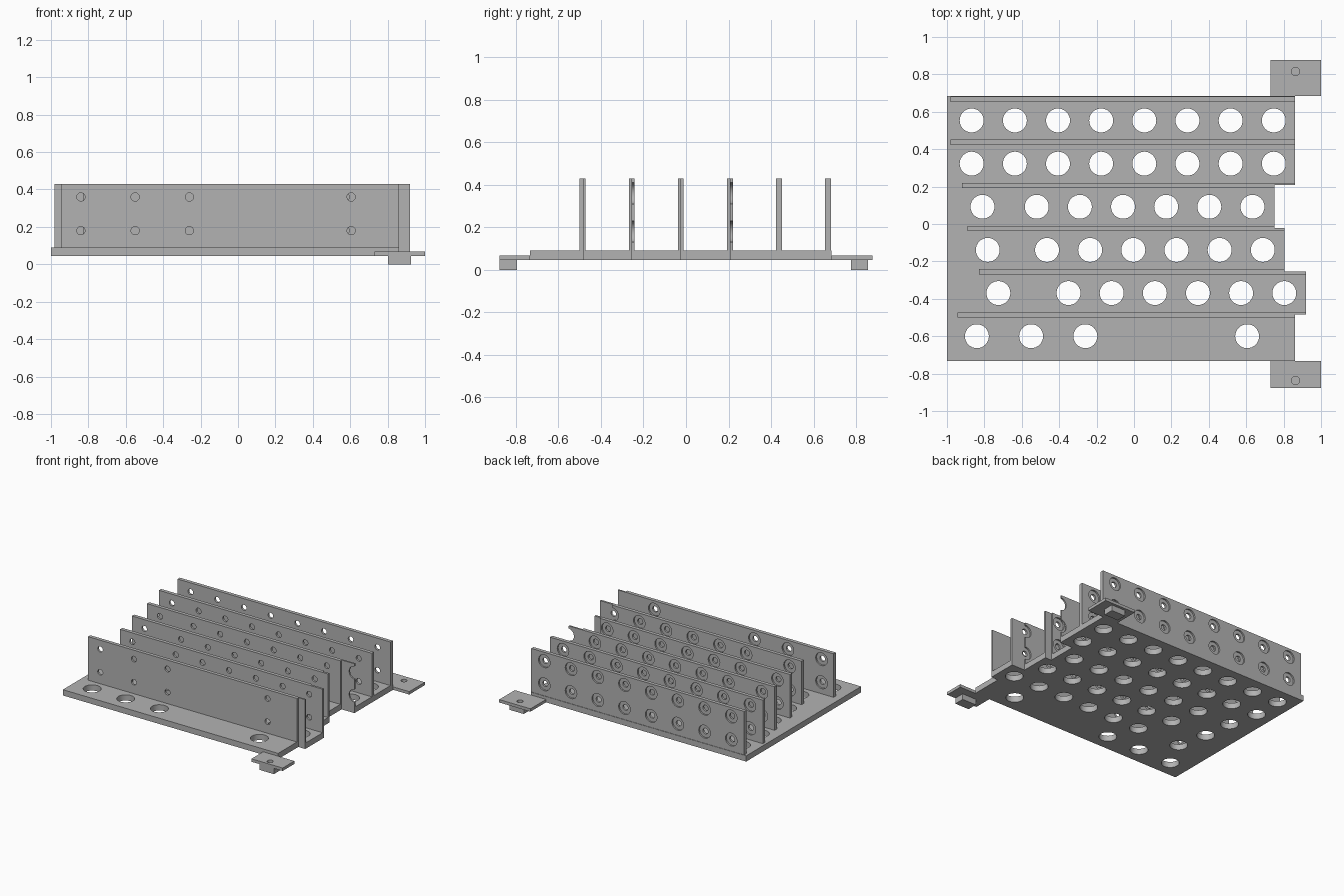
import bpy
import bmesh
from mathutils import Matrix, Vector

cube = bpy.data.objects.get("Cube")
if cube:
    bpy.data.objects.remove(cube, do_unlink=True)

grey = bpy.data.materials.new("light grey")
grey.use_nodes = True
GREY = (0.45, 0.45, 0.45, 1)
grey.diffuse_color = GREY
grey.node_tree.nodes["Principled BSDF"].inputs["Base Color"].default_value = GREY


def make_object(name, bm):
    bmesh.ops.recalc_face_normals(bm, faces=bm.faces)
    mesh = bpy.data.meshes.new(name)
    bm.to_mesh(mesh)
    bm.free()
    mesh.materials.append(grey)
    obj = bpy.data.objects.new(name, mesh)
    bpy.context.collection.objects.link(obj)
    return obj


def box(name, x, y, z):
    """Box from (low, high) ranges."""
    bm = bmesh.new()
    size = Vector([b - a for a, b in (x, y, z)])
    mid = Vector([(a + b) / 2 for a, b in (x, y, z)])
    bmesh.ops.create_cube(bm, size=1, matrix=Matrix.Translation(mid) @ Matrix.Diagonal(size).to_4x4())
    return make_object(name, bm)


def select(obj):
    bpy.ops.object.select_all(action="DESELECT")
    obj.select_set(True)
    bpy.context.view_layer.objects.active = obj


def drill(obj, centres, radius, depth, axis="Z"):
    """Cut round holes through an object."""
    bm = bmesh.new()
    turn = Matrix.Rotation(1.5707963, 4, "X") if axis == "Y" else Matrix.Identity(4)
    for c in centres:
        bmesh.ops.create_cone(bm, cap_ends=True, segments=32, radius1=radius, radius2=radius,
                              depth=depth, matrix=Matrix.Translation(c) @ turn)
    cutter = make_object("hole_cutter", bm)
    cutter.hide_render = True
    mod = obj.modifiers.new("holes", "BOOLEAN")
    mod.operation = "DIFFERENCE"
    mod.solver = "EXACT"
    mod.object = cutter
    select(obj)
    bpy.ops.object.modifier_apply(modifier=mod.name)
    bpy.data.objects.remove(cutter, do_unlink=True)
    bpy.ops.object.shade_smooth_by_angle(angle=0.5)


# Layout: six rows, each with a floor strip and a wall at its back
PITCH = 0.2307
FRONT, BACK = -0.733, 0.685
FLOOR_LOW, FLOOR_TOP, WALL_TOP = 0.045, 0.09, 0.43
HOLE_HEIGHTS = (0.18, 0.36)


def series(first, start, count):
    return [first] + [start + PITCH * i for i in range(count)]


# (floor right end, wall left end, hole positions)
rows = [
    (0.86, -0.945, [-0.84, -0.55, -0.26, 0.605]),
    (0.92, -0.83, series(-0.725, -0.35, 6)),
    (0.805, -0.89, series(-0.782, -0.465, 6)),
    (0.75, -0.92, series(-0.81, -0.52, 6)),
    (0.86, -0.98, series(-0.868, -0.637, 7)),
    (0.86, -0.98, series(-0.868, -0.637, 7)),
]
steps = [-0.484 + PITCH * i for i in range(6)]

# Floor plate with a stepped right edge (the last two rows share one edge)
outline = [(-1, BACK), (-1, FRONT)]
for i, row in enumerate(rows[:5]):
    outline.append((row[0], FRONT if i == 0 else steps[i - 1]))
    outline.append((row[0], BACK if i == 4 else steps[i]))
bm = bmesh.new()
face = bm.faces.new([bm.verts.new((x, y, FLOOR_LOW)) for x, y in outline])
top = bmesh.ops.extrude_face_region(bm, geom=[face], use_keep_orig=True)["geom"]
bmesh.ops.translate(bm, vec=(0, 0, FLOOR_TOP - FLOOR_LOW),
                    verts=[v for v in top if isinstance(v, bmesh.types.BMVert)])
floor = make_object("floor_plate", bm)
drill(floor, [Vector((x, -0.6 + PITCH * i, FLOOR_TOP)) for i, row in enumerate(rows) for x in row[2]],
      0.064, 0.3)

# Walls: front leaf with small holes, back leaf with wide recesses
for i, (right, left, xs) in enumerate(rows):
    step = steps[i]
    next_right = rows[min(i + 1, 5)][0]
    height = (FLOOR_TOP, WALL_TOP)
    front_leaf = box(f"wall_{i + 1}_front_leaf", (left, right), (step - 0.016, step), height)
    drill(front_leaf, [Vector((x, step, z)) for x in xs for z in HOLE_HEIGHTS], 0.022, 0.1, "Y")
    back_leaf = box(f"wall_{i + 1}_back_leaf", (left, next_right), (step, step + 0.012), height)
    # one recess pair further along breaks out of the longer leaf's end
    recess_xs = xs + [xs[-1] + PITCH] if i == 3 else xs
    drill(back_leaf, [Vector((x, step, z)) for x in recess_xs for z in HOLE_HEIGHTS], 0.05, 0.1, "Y")

# Mounting tabs with a peg below and a blind screw hole
for side, y_range, peg_y in (("front", (-0.877, FRONT), -0.8365), ("back", (BACK, 0.877), 0.816)):
    tab = box(f"{side}_tab", (0.73, 1), y_range, (FLOOR_LOW, 0.068))
    drill(tab, [Vector((0.863, peg_y, 0.06))], 0.022, 0.1)
    box(f"{side}_tab_peg", (0.802, 0.924), (peg_y - 0.0405, peg_y + 0.0405), (0, FLOOR_LOW))
